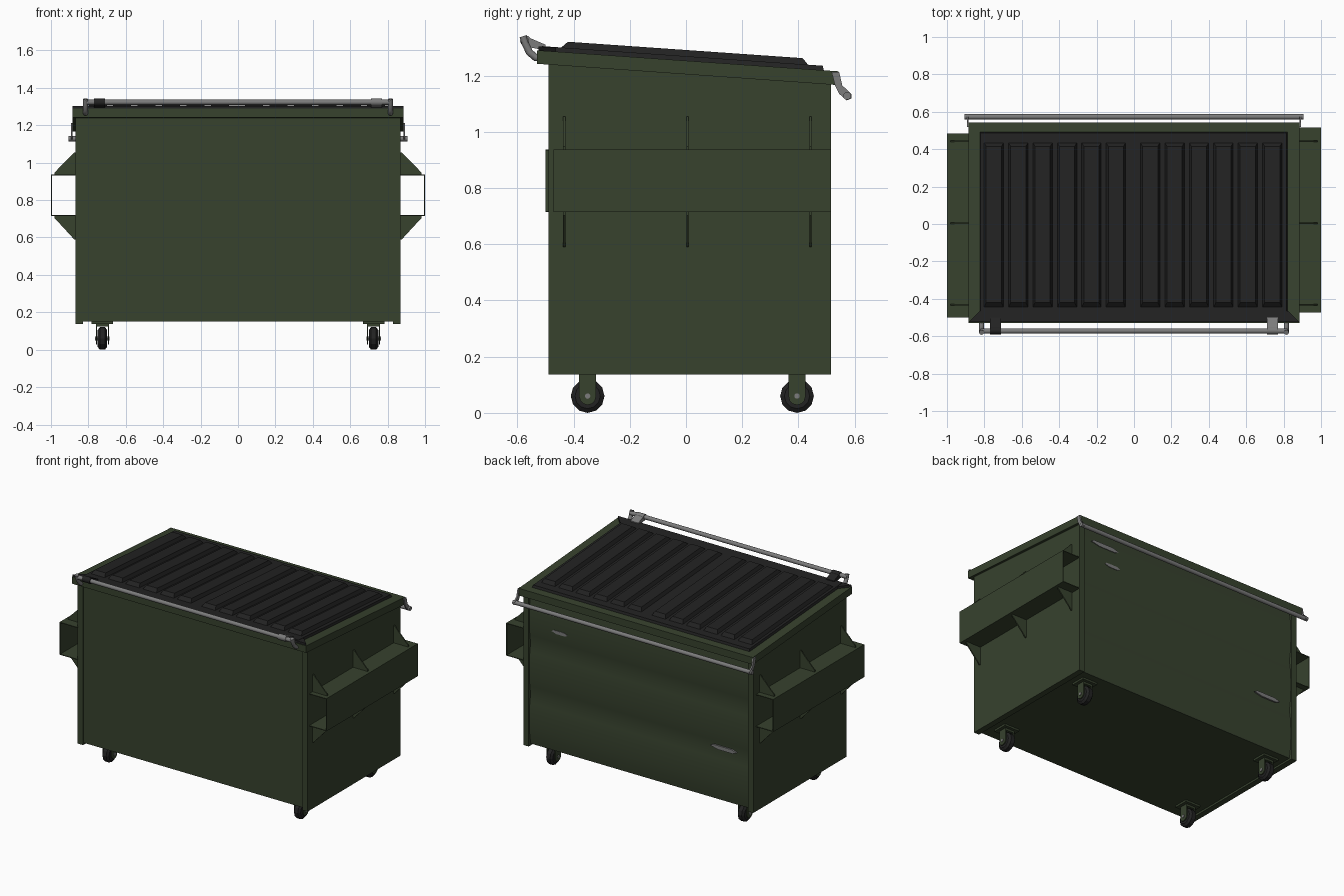
import bpy, bmesh, math
from mathutils import Vector

if "Cube" in bpy.data.objects:
    bpy.data.objects.remove(bpy.data.objects["Cube"])


def material(name, col):
    m = bpy.data.materials.new(name)
    m.diffuse_color = (*col, 1)
    m.use_nodes = True
    m.node_tree.nodes["Principled BSDF"].inputs["Base Color"].default_value = m.diffuse_color
    return m


GREEN = material("dark_green_paint", (0.038, 0.054, 0.027))
BLACK = material("black_plastic", (0.016, 0.016, 0.016))
STEEL = material("worn_steel", (0.2, 0.2, 0.2))


def finish(name, bm, mat, smooth=False):
    bmesh.ops.recalc_face_normals(bm, faces=bm.faces[:])
    me = bpy.data.meshes.new(name)
    bm.to_mesh(me)
    bm.free()
    me.materials.append(mat)
    ob = bpy.data.objects.new(name, me)
    bpy.context.collection.objects.link(ob)
    if smooth:
        bpy.ops.object.select_all(action='DESELECT')
        ob.select_set(True)
        bpy.context.view_layer.objects.active = ob
        bpy.ops.object.shade_smooth_by_angle(angle=math.radians(35))
    return ob


def loft(name, a, b, mat, smooth=False):
    """Solid between two matching outlines."""
    bm = bmesh.new()
    va = [bm.verts.new(p) for p in a]
    vb = [bm.verts.new(p) for p in b]
    n = len(a)
    bm.faces.new(va)
    bm.faces.new(vb)
    for i in range(n):
        j = (i + 1) % n
        bm.faces.new((va[i], va[j], vb[j], vb[i]))
    return finish(name, bm, mat, smooth)


def prism_x(name, pts, x0, x1, mat, smooth=False):
    return loft(name, [(x0, y, z) for y, z in pts], [(x1, y, z) for y, z in pts], mat, smooth)


def prism_y(name, pts, y0, y1, mat):
    return loft(name, [(x, y0, z) for x, z in pts], [(x, y1, z) for x, z in pts], mat)


def box(name, x, y, z, mat):
    return prism_x(name, [(y[0], z[0]), (y[1], z[0]), (y[1], z[1]), (y[0], z[1])], x[0], x[1], mat)


def rod(name, pts, r, mat, seg=12):
    """Round bar swept along a path that lies in a plane."""
    pts = [Vector(p) for p in pts]
    bm = bmesh.new()
    rings = []
    for i, p in enumerate(pts):
        d = (pts[min(i + 1, len(pts) - 1)] - pts[max(i - 1, 0)]).normalized()
        u = Vector((1, 0, 0)) if abs(d.x) < 0.7 else Vector((0, 1, 0))
        v = d.cross(u).normalized()
        u = v.cross(d)
        rings.append([bm.verts.new(p + r * (u * math.cos(t) + v * math.sin(t)))
                      for t in (2 * math.pi * k / seg for k in range(seg))])
    for a, b in zip(rings, rings[1:]):
        for k in range(seg):
            j = (k + 1) % seg
            bm.faces.new((a[k], a[j], b[j], b[k]))
    bm.faces.new(rings[0])
    bm.faces.new(rings[-1])
    return finish(name, bm, mat, True)


def rim_z(y, h=0.0):
    """Height of the sloping rim top."""
    return 1.29 - 0.0698 * (y + 0.53) + h


# body core: flat front, three shallow bowed panels at the back
back = []
levels = [0.15, 0.49, 0.84, 1.18]
for a, b in zip(levels, levels[1:]):
    back += [(0.494 + 0.014 * math.sin(math.pi * k / 6) ** 0.7, a + (b - a) * k / 6) for k in range(6)]
back.append((0.494, 1.18))
prism_x("body", [(-0.482, 1.25), (-0.482, 0.15)] + back, -0.85, 0.85, GREEN, True)

# side walls, whose ends form the corner posts
for s in (-1, 1):
    prism_x("side_wall", [(-0.49, 0.137), (0.515, 0.137), (0.515, 1.18), (-0.49, 1.25)],
            s * 0.83, s * 0.87, GREEN)

# sloping rim
prism_x("rim", [(-0.53, 1.242), (0.543, 1.166), (0.543, rim_z(0.543)), (-0.53, rim_z(-0.53))],
        -0.886, 0.886, GREEN)


def slab(name, low, high, h0, h1, mat):
    return loft(name, [(x, y, rim_z(y, h0)) for x, y in low],
                [(x, y, rim_z(y, h1)) for x, y in high], mat)


def rect(x0, x1, y0, y1):
    return [(x0, y0), (x1, y0), (x1, y1), (x0, y1)]


# lid with mitred front flange and raised ribs
flange = [(-0.884, -0.525), (0.884, -0.525), (0.825, -0.465), (-0.825, -0.465)]
slab("lid_front_flange", flange, flange, -0.005, 0.014, BLACK)
slab("lid", rect(-0.826, 0.822, -0.522, 0.492), rect(-0.82, 0.816, -0.512, 0.486), -0.005, 0.016, BLACK)
for start in (-0.802, 0.034):
    for i in range(6):
        x = start + i * 0.1305
        slab("lid_rib", rect(x, x + 0.105, -0.445, 0.435),
             rect(x + 0.012, x + 0.093, -0.42, 0.415), 0.015, 0.038, BLACK)

# fork pockets: open tubes with triangular gussets
for s, y0, y1 in ((-1, -0.5, 0.485), (1, -0.472, 0.515)):
    t = 0.005
    outline = [(0.868, 0.937), (1.0, 0.937), (1.0, 0.714), (0.868, 0.714),
               (0.868, 0.714 + t), (1 - t, 0.714 + t), (1 - t, 0.937 - t), (0.868, 0.937 - t)]
    prism_y("fork_pocket", [(s * x, z) for x, z in outline], y0, y1, GREEN)
    for y in (-0.433, 0.005, 0.443):
        for z_far, z_near in ((1.055, 0.936), (0.59, 0.715)):
            lip = 0.012 if z_far > 1 else -0.012
            tri = [(0.868, z_far), (0.876, z_far), (0.98, z_near + lip), (0.98, z_near), (0.868, z_near)]
            prism_y("gusset", [(s * x, z) for x, z in tri], y - 0.004, y + 0.004, GREEN)

# front lid bar with bent end arms and two hinge straps
rod("front_bar", [(-0.822, -0.572, 1.323), (0.822, -0.572, 1.323)], 0.014, STEEL)
for s in (-1, 1):
    x = s * 0.815
    rod("front_bar_arm", [(x, -0.58, 1.34), (x, -0.572, 1.315), (x, -0.557, 1.283),
                          (x, -0.535, 1.264), (x, -0.51, 1.262)], 0.013, STEEL)
    mat = BLACK if s < 0 else STEEL
    x = s * 0.74
    rod("strap_loop", [(x - 0.03, -0.57, 1.323), (x + 0.03, -0.57, 1.323)], 0.02, mat)
    prism_x("lid_strap", [(-0.57, 1.303), (-0.5, 1.29), (-0.5, 1.31), (-0.57, 1.34)],
            x - 0.03, x + 0.03, mat)

# rear bar with arms fixed to the rim ends
rod("rear_bar", [(-0.905, 0.573, 1.128), (0.905, 0.573, 1.128)], 0.014, STEEL)
for s in (-1, 1):
    prism_x("rear_bar_arm", [(0.518, 1.212), (0.545, 1.212), (0.556, 1.165), (0.588, 1.135),
                             (0.588, 1.118), (0.572, 1.112), (0.545, 1.135), (0.53, 1.165)],
            s * 0.884, s * 0.894, STEEL)

# worn patches on the back panels
for x, z, w, h in ((0.66, 1.09, 0.11, 0.014), (0.6, 0.97, 0.06, 0.011), (-0.64, 0.51, 0.1, 0.013)):
    pts = [(x - w, z), (x - w * 0.6, z + h), (x + w * 0.8, z + h), (x + w, z), (x + w * 0.4, z - h), (x - w * 0.7, z - h)]
    prism_y("worn_patch", pts, 0.5, 0.5105, STEEL)

# casters
for x in (-0.725, 0.725):
    for y in (-0.35, 0.395):
        box("caster_plate", (x - 0.057, x + 0.057), (y - 0.05, y + 0.05), (0.137, 0.152), GREEN)
        box("caster_crown", (x - 0.035, x + 0.035), (y - 0.03, y + 0.03), (0.123, 0.139), GREEN)
        leg = [(y + 0.03, 0.137), (y - 0.03, 0.137)] + \
              [(y - 0.03 * math.cos(a), 0.058 - 0.03 * math.sin(a)) for a in (math.pi * k / 6 for k in range(7))]
        for s in (-1, 1):
            prism_x("caster_fork", leg, x + s * 0.029, x + s * 0.035, GREEN)
        rod("caster_axle", [(x - 0.039, y, 0.06), (x + 0.039, y, 0.06)], 0.01, STEEL, 8)
        bm = bmesh.new()
        rings = [[bm.verts.new((x + dx, y + r * math.sin(k * math.pi / 6), 0.06 + r * math.cos(k * math.pi / 6)))
                  for k in range(12)] for dx, r in ((-0.025, 0.045), (-0.014, 0.06), (0.014, 0.06), (0.025, 0.045))]
        for a, b in zip(rings, rings[1:]):
            for k in range(12):
                j = (k + 1) % 12
                bm.faces.new((a[k], a[j], b[j], b[k]))
        bm.faces.new(rings[0])
        bm.faces.new(rings[-1])
        finish("caster_wheel", bm, BLACK)
